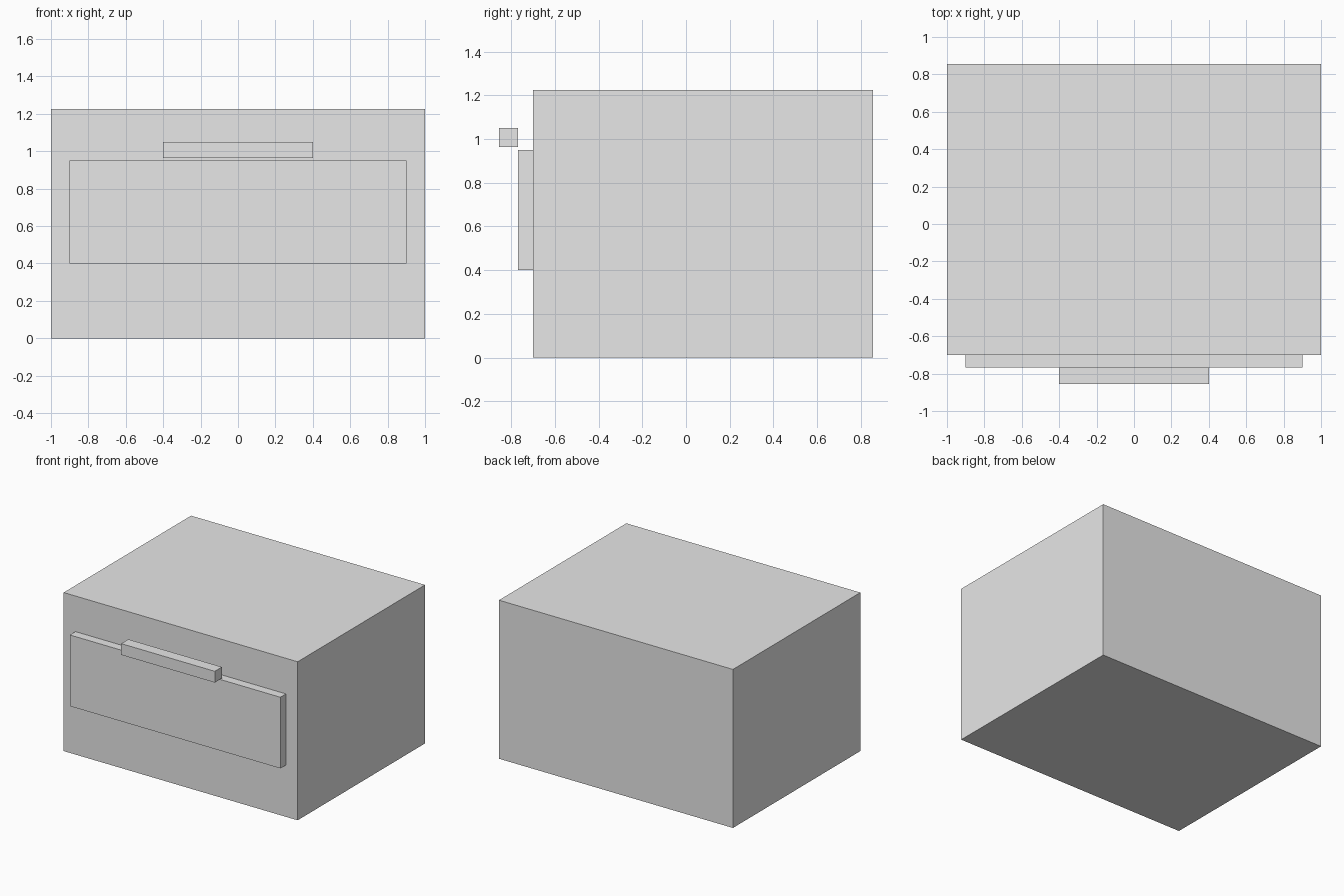
import bpy

if "Cube" in bpy.data.objects:
    bpy.data.objects.remove(bpy.data.objects["Cube"])

grey = bpy.data.materials.new("light grey")
grey.diffuse_color = (0.8, 0.8, 0.8, 1.0)
grey.use_nodes = True
grey.node_tree.nodes["Principled BSDF"].inputs["Base Color"].default_value = grey.diffuse_color


def box(name, x, y, z):
    """Flat-faced box spanning the given (min, max) ranges."""
    bpy.ops.mesh.primitive_cube_add(size=1)
    ob = bpy.context.object
    ob.name = name
    ranges = (x, y, z)
    for v in ob.data.vertices:
        v.co = [lo if c < 0 else hi for c, (lo, hi) in zip(v.co, ranges)]
    ob.data.materials.append(grey)
    return ob


# Main body
box("oven_body", (-1.0, 1.0), (-0.70, 0.855), (0.0, 1.225))
# Raised door panel on the front
box("door_panel", (-0.90, 0.90), (-0.768, -0.70), (0.40, 0.95))
# Handle bar standing off in front, just above the panel
box("handle_bar", (-0.40, 0.40), (-0.855, -0.768), (0.963, 1.05))
